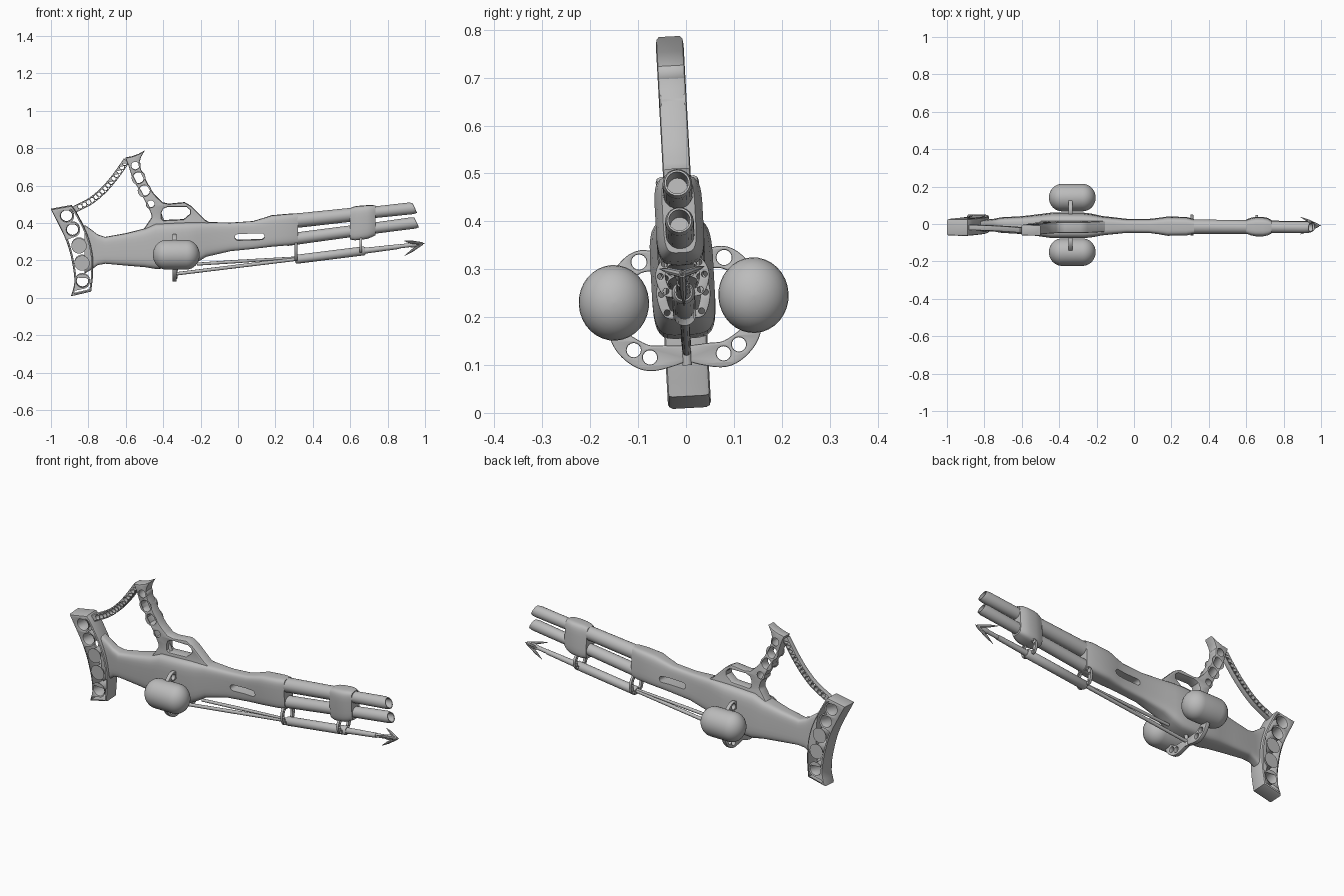
import bpy, bmesh, math
from mathutils import Matrix, Vector

cube = bpy.data.objects.get("Cube")
if cube:
    bpy.data.objects.remove(cube, do_unlink=True)

grey = bpy.data.materials.new("plain_grey")
grey.use_nodes = True
GREY = (0.5, 0.5, 0.5, 1)
grey.diffuse_color = GREY
grey.node_tree.nodes["Principled BSDF"].inputs["Base Color"].default_value = GREY

LEAN = Matrix.Translation((0, 0, 0.15)) @ Matrix.Rotation(0.055, 4, 'X') @ Matrix.Translation((0, 0, -0.15))
FRONT = Matrix.Rotation(math.pi / 2, 4, 'X')            # drawing plane becomes x, z
CROSS = Matrix(((0, 0, 1, 0), (1, 0, 0, 0), (0, 1, 0, 0), (0, 0, 0, 1)))  # becomes y, z
parts = []


def add(name, mesh):
    ob = bpy.data.objects.new(name, mesh)
    bpy.context.collection.objects.link(ob)
    mesh.materials.clear()
    mesh.materials.append(grey)
    parts.append(ob)
    return ob


def circle(x, y, r, n=16):
    return [(x + r * math.cos(i * math.tau / n), y + r * math.sin(i * math.tau / n)) for i in range(n)]


def smooth(pts, n=6):
    """Catmull-Rom path through the points."""
    p = [Vector(q) for q in pts]
    p = [2 * p[0] - p[1]] + p + [2 * p[-1] - p[-2]]
    out = []
    for a, b, c, d in zip(p, p[1:], p[2:], p[3:]):
        for i in range(n):
            t = i / n
            out.append(b + (c - a) * t / 2 + (2 * a - 5 * b + 4 * c - d) * t * t / 2
                       + (3 * b - a - 3 * c + d) * t ** 3 / 2)
    return out + [p[-2]]


def plate(name, outline, holes, half, matrix, bevel=0.004):
    """Filled outline with round holes, extruded both ways."""
    cu = bpy.data.curves.new(name, 'CURVE')
    cu.dimensions, cu.fill_mode = '2D', 'BOTH'
    cu.extrude, cu.bevel_depth, cu.offset = half - bevel, bevel, -bevel
    cu.bevel_resolution = 1
    for loop in [outline] + holes:
        sp = cu.splines.new('POLY')
        sp.points.add(len(loop) - 1)
        sp.use_cyclic_u = True
        for pt, co in zip(sp.points, loop):
            pt.co = (co[0], co[1], 0, 1)
    tmp = bpy.data.objects.new("tmp", cu)
    bpy.context.collection.objects.link(tmp)
    mesh = bpy.data.meshes.new_from_object(tmp.evaluated_get(bpy.context.evaluated_depsgraph_get()))
    bpy.data.objects.remove(tmp, do_unlink=True)
    bm = bmesh.new()
    bm.from_mesh(mesh)
    bmesh.ops.remove_doubles(bm, verts=bm.verts, dist=1e-5)
    bmesh.ops.recalc_face_normals(bm, faces=bm.faces)
    bm.to_mesh(mesh)
    bm.free()
    mesh.transform(matrix)
    return add(name, mesh)


def strip(pts, w0, w1):
    """Outline of a curved band, w0 wide at its ends and w1 in the middle."""
    c = smooth(pts)
    left, right = [], []
    for i, p in enumerate(c):
        t = (c[min(i + 1, len(c) - 1)] - c[max(i - 1, 0)]).normalized()
        w = (w0 + (w1 - w0) * math.sin(math.pi * i / (len(c) - 1))) / 2
        left.append(p + Vector((-t.y, t.x)) * w)
        right.append(p - Vector((-t.y, t.x)) * w)
    return left + right[::-1]


def skin(name, rings, closed=False):
    """Bridge a list of point rings; cap the ends unless closed."""
    bm = bmesh.new()
    vs = [[bm.verts.new(p) for p in r] for r in rings]
    n = len(vs[0])
    for a, b in list(zip(vs, vs[1:])) + ([(vs[-1], vs[0])] if closed else []):
        for i in range(n):
            bm.faces.new((a[i], a[(i + 1) % n], b[(i + 1) % n], b[i]))
    if not closed:
        bm.faces.new(vs[0])
        bm.faces.new(vs[-1])
    bmesh.ops.recalc_face_normals(bm, faces=bm.faces)
    mesh = bpy.data.meshes.new(name)
    bm.to_mesh(mesh)
    bm.free()
    return add(name, mesh)


def loft(name, sections, power=0.45, n=32):
    """Rounded-box sections along x: (x, low, high, half width)."""
    def corner(v):
        return math.copysign(abs(v) ** power, v)
    rings = []
    for x, lo, hi, hw in sections:
        ang = [math.tau * (i + 0.5) / n for i in range(n)]
        rings.append([(x, hw * corner(math.cos(a)), (lo + hi) / 2 + (hi - lo) / 2 * corner(math.sin(a)))
                      for a in ang])
    return skin(name, rings)


def tube(name, a, b, profile, n=20, y=1.0):
    """Round profile of (position 0..1, radius) turned about the line a to b."""
    a, b = Vector(a), Vector(b)
    q = (b - a).to_track_quat('X', 'Z')
    rings = [[a + (b - a) * t + q @ Vector((0, r * y * math.cos(i * math.tau / n), r * math.sin(i * math.tau / n)))
              for i in range(n)] for t, r in profile]
    return skin(name, rings)


# Shoulder plate with five holes
back = smooth([(-1.0, .475), (-.92, .31), (-.885, .18), (-.875, .08), (-.892, .01)])
fore = smooth([(-.785, .035), (-.775, .13), (-.778, .235), (-.805, .34), (-.862, .455), (-.89, .495)])
plate("shoulder_plate", back + fore,
      [circle(x, z, .031) for x, z in [(-.917, .44), (-.885, .366), (-.85, .28), (-.834, .188), (-.832, .09)]],
      .045, FRONT, .01)

# Main body with a side slot
body = loft("body", [(-.82, .13, .39, .03), (-.785, .15, .365, .03), (-.75, .175, .338, .032),
                     (-.71, .183, .325, .04), (-.6, .173, .345, .046), (-.5, .165, .37, .058),
                     (-.44, .155, .397, .066), (-.27, .163, .405, .066), (-.22, .19, .405, .06),
                     (-.17, .22, .405, .05), (-.04, .25, .402, .036), (.08, .262, .41, .036),
                     (.13, .268, .425, .042), (.18, .274, .441, .05), (.28, .282, .45, .048),
                     (.32, .285, .452, .038)])
slot = plate("slot_cutter", circle(0, .326, .017, 12)[3:10] + circle(.125, .33, .017, 12)[9:]
             + circle(.125, .33, .017, 12)[:4], [], .2, FRONT, 0)
cut = body.modifiers.new("slot", 'BOOLEAN')
cut.object, cut.solver = slot, 'EXACT'
bpy.context.view_layer.update()
cut_mesh = bpy.data.meshes.new_from_object(body.evaluated_get(bpy.context.evaluated_depsgraph_get()))
body.modifiers.clear()
body.data = cut_mesh
parts.remove(slot)
bpy.data.objects.remove(slot, do_unlink=True)

# Twin barrels with open, slanted muzzles
for name, a, b, r in [("upper_barrel", (.26, 0, .407), (.945, 0, .481), (.039, .031)),
                      ("lower_barrel", (.26, 0, .31), (.955, 0, .403), (.033, .03))]:
    barrel = tube(name, a, b, [(0, r[0]), (.5, r[0] * .95), (.7, r[1]), (.97, r[1]), (1, r[1] - .004),
                               (1, r[1] - .008), (.85, r[1] - .01)])
    for v in barrel.data.vertices:
        if v.co.x > .9:
            v.co.x -= (v.co.z - b[2]) * .35
loft("barrel_clamp", [(.6, .312, .48, .036), (.625, .308, .489, .045), (.65, .31, .492, .05),
                      (.69, .316, .495, .05), (.715, .325, .496, .045), (.735, .335, .493, .034)])

# Upright grip with holes and a guard window
grip = [(-.602, .75), (-.565, .757), (-.53, .77), (-.5, .787), (-.518, .755), (-.527, .725)]
grip += smooth([(-.52, .69), (-.495, .634), (-.452, .56), (-.404, .51)], 4)
grip += [(-.37, .503), (-.286, .511), (-.249, .49), (-.174, .415), (-.12, .385), (-.2, .34), (-.48, .34)]
grip += smooth([(-.505, .366), (-.475, .41), (-.463, .446), (-.51, .543), (-.564, .644), (-.586, .71)], 4)
window = [(-.41, .455), (-.4, .478), (-.375, .488), (-.275, .487), (-.257, .472), (-.255, .45),
          (-.29, .42), (-.4, .415), (-.41, .425)]
plate("grip", grip, [window] + [circle(x, z, r) for x, z, r in
      [(-.549, .708, .029), (-.532, .643, .03), (-.5, .574, .029), (-.466, .503, .027)]], .029, FRONT, .007)
tube("trigger", (-.418, 0, .45), (-.405, 0, .4), [(0, .01), (1, .014)], 10)

# Perforated strap between grip and shoulder plate
path = [(-.595, .735), (-.655, .65), (-.715, .58), (-.785, .52), (-.875, .472)]
line = smooth(path, 12)
plate("strap", strip(path, .036, .036), [circle(*line[i], .012, 10) for i in range(2, len(line) - 1, 3)],
      .014, FRONT, .003)

# Side tanks and their perforated brackets
arc = [(math.sin(i * math.pi / 16), math.cos(i * math.pi / 16)) for i in range(9)]
caps = [((1 - c) * .28, max(s, .02)) for s, c in arc]
capsule = [(t, r * .079) for t, r in caps + [(1 - t, r) for t, r in reversed(caps)]]
for side, s in [("left", 1), ("right", -1)]:
    tube(side + "_tank", (-.455, s * .146, .238), (-.205, s * .146, .238), capsule, 32, .93)
    for name, pts, w, holes in [
            ("_lower_bracket", [(-.004, .125), (.04, .12), (.085, .12), (.125, .147), (.15, .185)], (.03, .054),
             [(.077, .12, .015), (.11, .137, .015)]),
            ("_upper_bracket", [(.045, .318), (.09, .32), (.135, .29)], (.035, .047), [(.089, .32, .016)])]:
        plate(side + name, [(s * p[0], p[1]) for p in strip(pts, *w)],
              [circle(s * h[0], h[1], h[2]) for h in holes], .011,
              Matrix.Translation((-.34, 0, 0)) @ CROSS, .003)
tube("bracket_post", (-.335, 0, .1), (-.33, 0, .18), [(0, .01), (1, .01)], 12)

# Harpoon rod, launch tube and brace
tube("harpoon_rod", (-.34, 0, .127), (.96, 0, .287), [(0, .009), (1, .011)], 12)
tube("launch_tube", (.305, 0, .205), (.68, 0, .252), [(0, .019), (.02, .024), (.98, .024), (1, .019)])
tube("rod_sleeve", (.68, 0, .252), (.86, 0, .274), [(0, .016), (1, .013)], 14)
tube("brace_rod", (-.22, 0, .18), (.31, 0, .215), [(0, .008), (.4, .009), (1, .006)], 12)

# Hooked hangers under the barrels
for label, x, top, low in [("rear", .31, .295, .205), ("front", .657, .325, .25)]:
    mid = (top + low) / 2
    for side, s in [("left", 1), ("right", -1)]:
        pts = [(.012, top), (.036, top - .012), (.046, mid), (.036, low + .006), (.016, low)]
        dots = smooth(pts)
        plate(label + "_hanger_" + side, [(s * p[0], p[1]) for p in strip(pts, .016, .021)],
              [circle(s * dots[i].x, dots[i].y, .006, 10) for i in (6, 12, 18)], .007,
              Matrix.Translation((x, 0, 0)) @ CROSS, .002)

# Barbed harpoon head
tube("harpoon_tip", (.92, 0, .282), (1.0, 0, .292), [(0, .012), (.3, .015), (1, .001)], 12)
for i, a in enumerate((30, 150, 270)):
    dy, dz = math.cos(math.radians(a)), math.sin(math.radians(a))
    tube("barb_" + str(i + 1), (.985, 0, .29), (.89, .053 * dy, .277 + .053 * dz), [(0, .008), (.6, .007), (1, .001)], 8)

# Slight sideways lean of the whole assembly, then soft shading
for ob in parts:
    ob.data.transform(LEAN)
    ob.data.update()
bpy.ops.object.select_all(action='DESELECT')
for ob in parts:
    ob.select_set(True)
bpy.context.view_layer.objects.active = body
bpy.ops.object.shade_smooth_by_angle(angle=math.radians(40))
